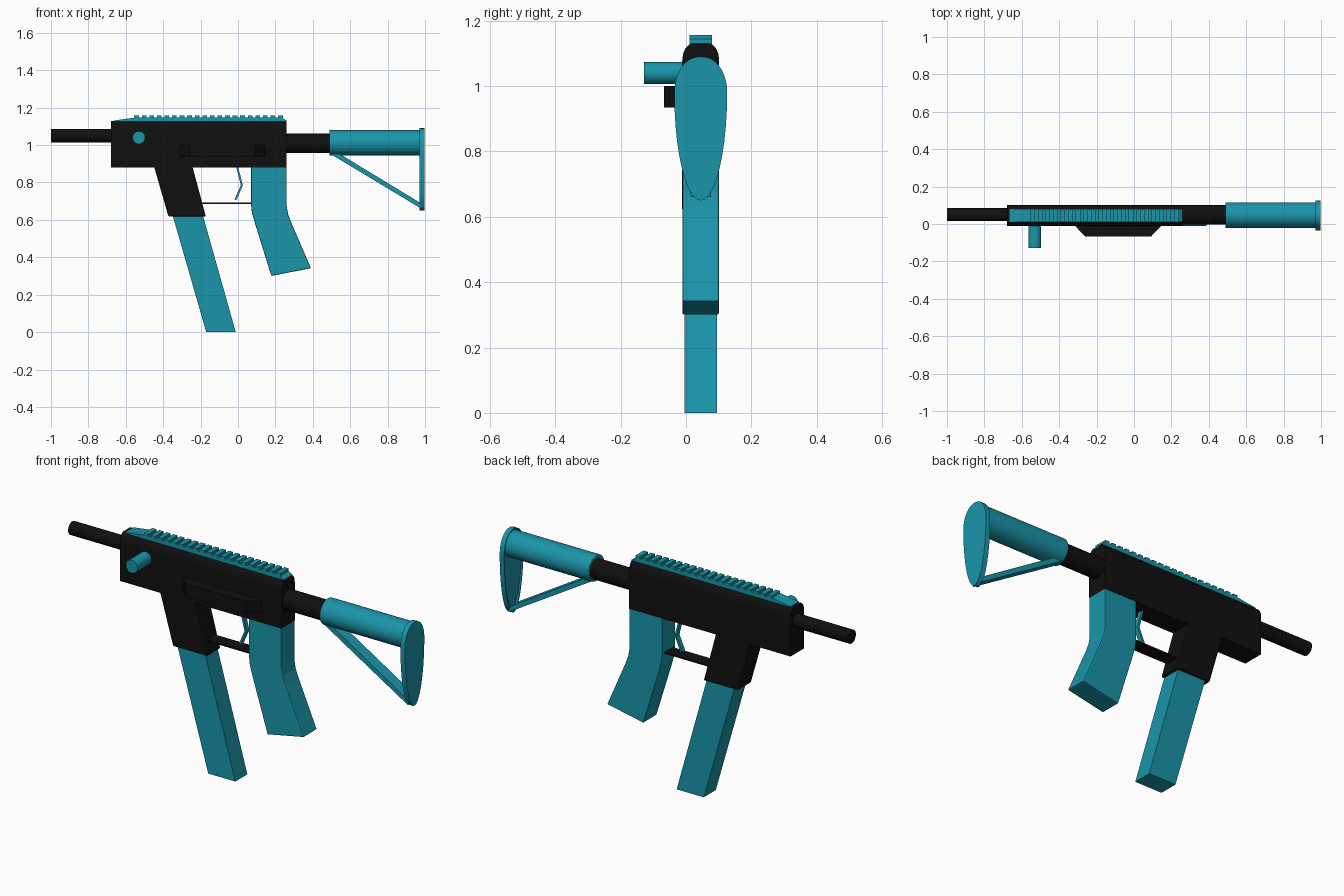
import bpy, bmesh, math
from mathutils import Matrix, Vector

if "Cube" in bpy.data.objects:
    bpy.data.objects.remove(bpy.data.objects["Cube"])

YC = 0.045  # centre plane of the body


def material(name, col):
    m = bpy.data.materials.new(name)
    m.diffuse_color = (*col, 1)
    m.use_nodes = True
    m.node_tree.nodes["Principled BSDF"].inputs["Base Color"].default_value = m.diffuse_color
    return m


BLACK = material("black", (0.005, 0.005, 0.005))
TEAL = material("teal", (0.01, 0.30, 0.40))


def finish(name, bm, mat, bevel=0.0, smooth=False):
    bmesh.ops.recalc_face_normals(bm, faces=bm.faces)
    me = bpy.data.meshes.new(name)
    bm.to_mesh(me)
    bm.free()
    ob = bpy.data.objects.new(name, me)
    bpy.context.collection.objects.link(ob)
    me.materials.append(mat)
    if bevel:
        b = ob.modifiers.new("bevel", 'BEVEL')
        b.width, b.segments = bevel, 2
    if smooth:
        bpy.ops.object.select_all(action='DESELECT')
        ob.select_set(True)
        bpy.context.view_layer.objects.active = ob
        bpy.ops.object.shade_smooth_by_angle(angle=math.radians(35))
    return ob


def add_prism(bm, pts, offset):
    """Extrude a closed loop of 3D points along an offset."""
    f = bm.faces.new([bm.verts.new(p) for p in pts])
    ext = bmesh.ops.extrude_face_region(bm, geom=[f])
    vs = [v for v in ext["geom"] if isinstance(v, bmesh.types.BMVert)]
    bmesh.ops.translate(bm, verts=vs, vec=offset)
    # extrude_face_region keeps a single original face as the cap


def side_part(name, pts, width, mat, bevel=0.0):
    """Part from an xz profile, centred on the body plane."""
    bm = bmesh.new()
    add_prism(bm, [(x, YC - width / 2, z) for x, z in pts], (0, width, 0))
    return finish(name, bm, mat, bevel)


def tube(name, start, end, r, mat, bevel=0.0):
    bm = bmesh.new()
    a, b = Vector(start), Vector(end)
    rot = (b - a).to_track_quat('Z', 'Y').to_matrix().to_4x4()
    bmesh.ops.create_cone(bm, cap_ends=True, segments=32, radius1=r, radius2=r,
                          depth=(b - a).length,
                          matrix=Matrix.Translation((a + b) / 2) @ rot)
    return finish(name, bm, mat, bevel, smooth=True)


# Receiver: rounded top corners, sharp bottom
W, R = 0.0565, 0.032
section = [(YC - W, 0.88), (YC + W, 0.88)]
for side, start in ((1, 0), (-1, 90)):
    for i in range(5):
        t = math.radians(start + i * 22.5)
        section.append((YC + side * (W - R) + R * math.cos(t),
                        1.13 - 1.6 * R + 1.6 * R * math.sin(t)))
bm = bmesh.new()
add_prism(bm, [(-0.68, y, z) for y, z in section], (0.94, 0, 0))
finish("receiver", bm, BLACK, smooth=True)

# Side housing: trapezoid seen from above
bm = bmesh.new()
add_prism(bm, [(x, y, 0.935) for x, y in
               ((-0.325, 0.0), (-0.26, -0.068), (0.09, -0.068), (0.155, 0.0))], (0, 0, 0.065))
finish("side_housing", bm, BLACK)

# Barrel, handle and stock tubes
tube("barrel", (-1.0, 0.05, 1.05), (-0.67, 0.05, 1.05), 0.035, BLACK)
tube("charging_handle", (-0.53, -0.128, 1.04), (-0.53, 0.0, 1.04), 0.034, TEAL)
tube("buffer_tube", (0.25, 0.05, 1.01), (0.50, 0.05, 1.01), 0.052, BLACK)
tube("stock_tube", (0.488, 0.047, 1.012), (0.98, 0.047, 1.012), 0.068, TEAL, 0.004)

# Top rail: ramped base with repeated teeth
side_part("rail_base", [(-0.665, 1.125), (-0.665, 1.131), (-0.55, 1.147),
                        (0.235, 1.147), (0.26, 1.13), (0.26, 1.125)], 0.07, TEAL)
bm = bmesh.new()
for i in range(20):
    x = -0.555 + i * 0.0405
    add_prism(bm, [(x, YC - 0.035, 1.143), (x + 0.025, YC - 0.035, 1.143),
                   (x + 0.025, YC - 0.035, 1.157), (x, YC - 0.035, 1.157)], (0, 0.07, 0))
finish("rail_teeth", bm, TEAL)

# Lower parts
side_part("magazine_well", [(-0.45, 0.89), (-0.245, 0.89), (-0.172, 0.618),
                            (-0.372, 0.618)], 0.113, BLACK, 0.006)
side_part("magazine", [(-0.357, 0.65), (-0.195, 0.65), (-0.012, 0.0),
                       (-0.17, 0.0)], 0.10, TEAL)
side_part("grip", [(0.07, 0.885), (0.26, 0.885), (0.26, 0.675), (0.268, 0.63),
                   (0.285, 0.585), (0.39, 0.342), (0.178, 0.30), (0.088, 0.59),
                   (0.074, 0.64), (0.07, 0.68)], 0.112, TEAL, 0.005)
side_part("trigger_guard", [(-0.20, 0.686), (0.08, 0.686), (0.08, 0.694),
                            (-0.20, 0.694)], 0.07, BLACK)
side_part("trigger", [(-0.01, 0.885), (0.0, 0.885), (0.026, 0.785), (-0.008, 0.706),
                      (-0.018, 0.71), (0.015, 0.785)], 0.025, TEAL)

# Stock strut
side_part("stock_strut", [(0.49, 0.955), (0.54, 0.955), (0.98, 0.688),
                          (0.98, 0.66)], 0.062, TEAL)


# Butt plate: egg outline with a raised rim facing forward
def egg(x, k):
    pts = []
    for i in range(40):
        t = 2 * math.pi * i / 40
        s = math.sin(t)
        z = 0.98 + (0.11 if s > 0 else 0.33) * s * k
        w = 0.081 * abs(math.cos(t)) ** (0.9 if s > 0 else 1.0)
        pts.append((x, YC + math.copysign(w, math.cos(t)) * k, z))
    return pts


bm = bmesh.new()
loops = [[bm.verts.new(p) for p in egg(x, k)] for x, k in
         ((0.979, 0.93), (0.971, 0.95), (0.971, 1.0), (0.997, 1.0))]
for a, b in zip(loops, loops[1:]):
    for i in range(40):
        j = (i + 1) % 40
        bm.faces.new((a[i], a[j], b[j], b[i]))
bm.faces.new(loops[0])
bm.faces.new(loops[-1])
finish("butt_plate", bm, TEAL, smooth=True)
